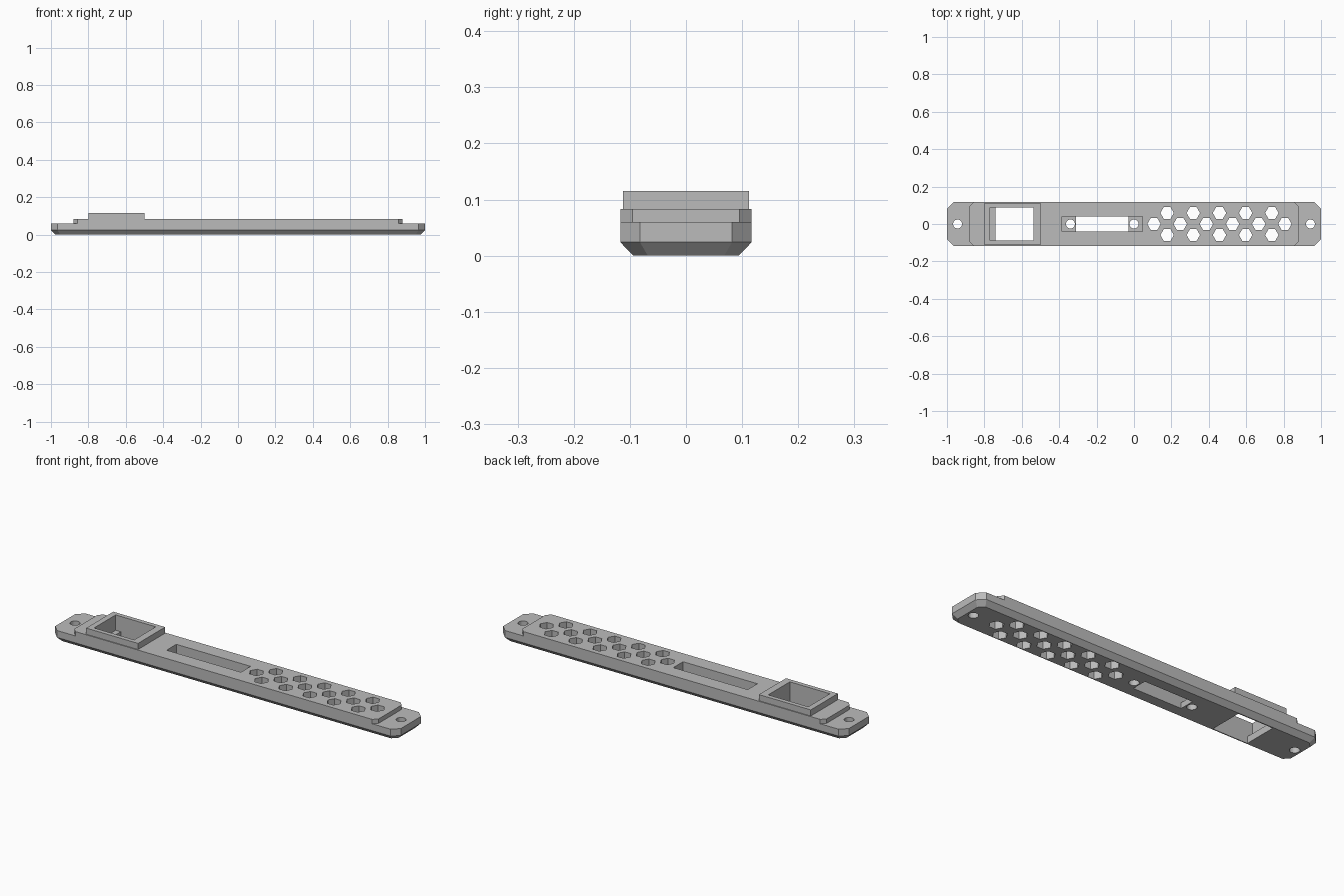
import bpy, bmesh, math

cube = bpy.data.objects.get("Cube")
if cube:
    bpy.data.objects.remove(cube, do_unlink=True)

grey = bpy.data.materials.new("plain grey")
grey.use_nodes = True
colour = (0.5, 0.5, 0.5, 1)
grey.diffuse_color = colour
grey.node_tree.nodes["Principled BSDF"].inputs["Base Color"].default_value = colour


def outline(x0, x1, hy, c):
    """Rectangle outline with its corners cut by c."""
    if c == 0:
        return [(x0, -hy), (x1, -hy), (x1, hy), (x0, hy)]
    return [(x0 + c, -hy), (x1 - c, -hy), (x1, c - hy), (x1, hy - c),
            (x1 - c, hy), (x0 + c, hy), (x0, hy - c), (x0, c - hy)]


def ring(x, y, r, sides):
    return [(x + r * math.cos(math.tau * i / sides),
             y + r * math.sin(math.tau * i / sides)) for i in range(sides)]


def add_loft(bm, layers):
    """Closed solid through stacked (z, outline) layers."""
    loops = [[bm.verts.new((x, y, z)) for x, y in pts] for z, pts in layers]
    bm.faces.new(loops[0][::-1])
    bm.faces.new(loops[-1])
    for a, b in zip(loops, loops[1:]):
        n = len(a)
        for i in range(n):
            j = (i + 1) % n
            bm.faces.new((a[i], a[j], b[j], b[i]))


def solid(name, stacks):
    bm = bmesh.new()
    for layers in stacks:
        add_loft(bm, layers)
    mesh = bpy.data.meshes.new(name)
    bm.to_mesh(mesh)
    bm.free()
    mesh.materials.append(grey)
    obj = bpy.data.objects.new(name, mesh)
    bpy.context.collection.objects.link(obj)
    return obj


def combine(target, other, operation):
    mod = target.modifiers.new(operation.lower(), 'BOOLEAN')
    mod.operation = operation
    mod.solver = 'EXACT'
    mod.object = other
    bpy.context.view_layer.objects.active = target
    bpy.ops.object.modifier_apply(modifier=mod.name)
    bpy.data.objects.remove(other, do_unlink=True)


def through(pts):
    return [(-0.1, pts), (0.2, pts)]


# Base plate with cut corners and a bevelled underside
full = outline(-1, 1, 0.117, 0.035)
panel = solid("mounting_panel", [[
    (0, outline(-0.977, 0.977, 0.094, 0.026)), (0.024, full), (0.06, full)]])

# Raised deck and switch bezel
deck = outline(-0.88, 0.88, 0.117, 0.022)
combine(panel, solid("raised_deck", [[(0.06, deck), (0.083, deck)]]), 'UNION')
bezel = outline(-0.8, -0.5, 0.112, 0)
combine(panel, solid("switch_bezel", [[(0.083, bezel), (0.115, bezel)]]), 'UNION')

# Switch window with a low ledge, and slot with a shallow recess
pocket = outline(-0.77, -0.538, 0.089, 0)
recess = outline(-0.385, 0.045, 0.04, 0)
combine(panel, solid("pocket_cutter", [
    [(0.035, pocket), (0.2, pocket)],
    [(0.03, recess), (0.2, recess)]]), 'DIFFERENCE')
combine(panel, solid("window_cutter", [
    through(outline(-0.74, -0.538, 0.089, 0)),
    through(outline(-0.31, -0.03, 0.04, 0))]), 'DIFFERENCE')

# Round screw holes and the hexagonal vents
holes = [through(ring(x, 0, 0.024, 24)) for x in (-0.943, -0.34, 0, 0.943)]
for y, start, count in ((0, 0.107, 6), (0.059, 0.177, 5), (-0.059, 0.177, 5)):
    holes += [through(ring(start + 0.14 * i, y, 0.036, 6)) for i in range(count)]
combine(panel, solid("hole_cutter", holes), 'DIFFERENCE')
